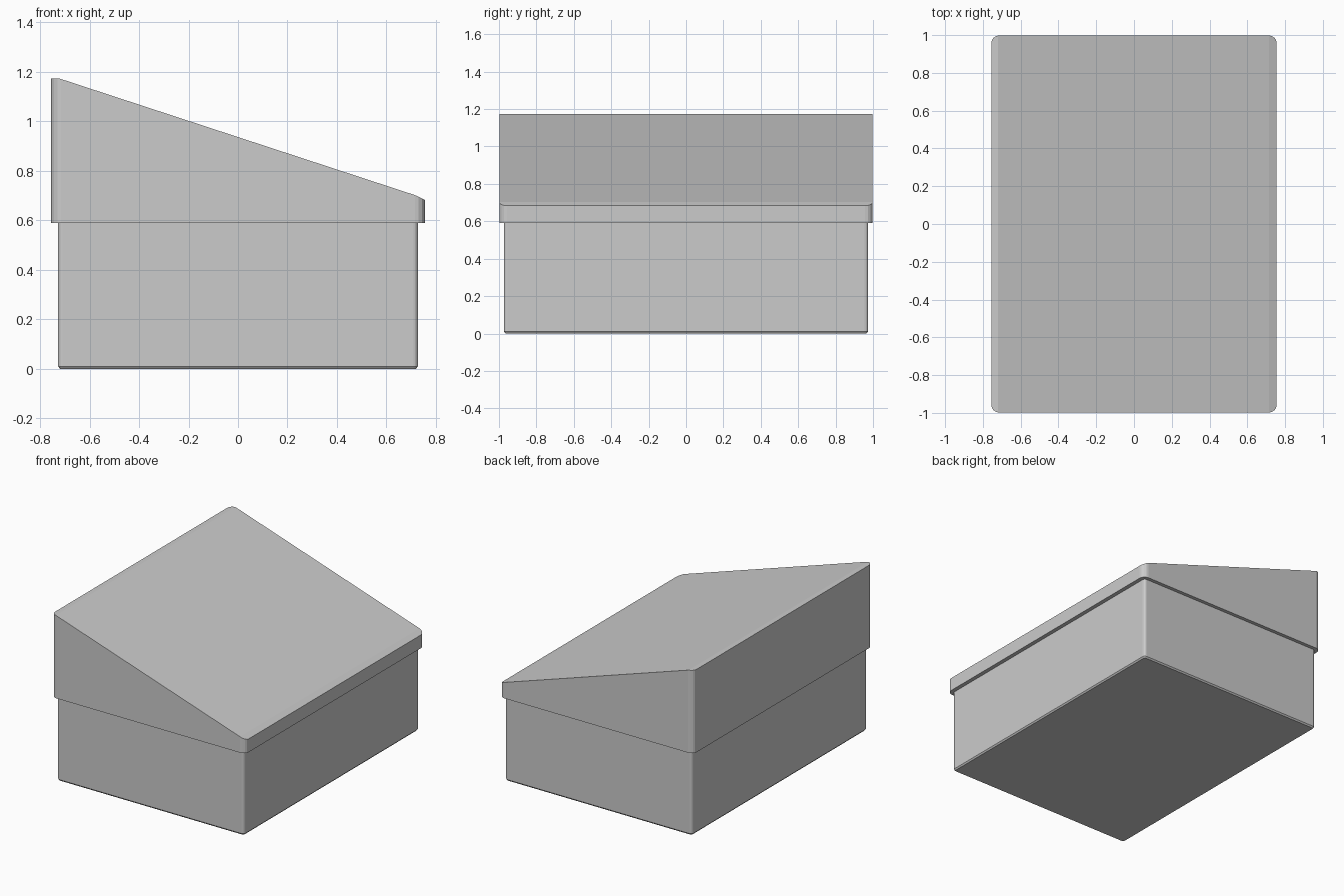
import bpy, bmesh, math

cube = bpy.data.objects.get("Cube")
if cube:
    bpy.data.objects.remove(cube, do_unlink=True)

grey = bpy.data.materials.new("plain grey")
grey.use_nodes = True
COLOUR = (0.6, 0.6, 0.6, 1)
grey.diffuse_color = COLOUR
grey.node_tree.nodes["Principled BSDF"].inputs["Base Color"].default_value = COLOUR


def outline(hx, hy, radius, steps):
    """Rounded rectangle, counter-clockwise."""
    points = []
    for i, (sx, sy) in enumerate(((1, 1), (-1, 1), (-1, -1), (1, -1))):
        for k in range(steps + 1):
            a = math.pi / 2 * (i + k / steps)
            points.append((sx * (hx - radius) + radius * math.cos(a),
                           sy * (hy - radius) + radius * math.sin(a)))
    return points


def loft(bm, rings):
    """Join stacked rings and cap both ends."""
    loops = [[bm.verts.new(p) for p in ring] for ring in rings]
    for low, high in zip(loops, loops[1:]):
        for i in range(len(low)):
            j = (i + 1) % len(low)
            bm.faces.new((low[i], low[j], high[j], high[i]))
    bm.faces.new(loops[0][::-1])
    bm.faces.new(loops[-1])


def finish(name, bm):
    mesh = bpy.data.meshes.new(name)
    bm.to_mesh(mesh)
    bm.free()
    mesh.materials.append(grey)
    obj = bpy.data.objects.new(name, mesh)
    bpy.context.collection.objects.link(obj)
    return obj


# Box base with softened corners and a small bottom chamfer
FLOOR, SEAM = 0.01, 0.59
bm = bmesh.new()
wide = outline(0.727, 0.973, 0.018, 3)
narrow = outline(0.719, 0.965, 0.01, 3)
loft(bm, [[(x, y, 0) for x, y in narrow],
          [(x, y, FLOOR) for x, y in wide],
          [(x, y, SEAM) for x, y in wide]])
finish("box_base", bm)

# Overhanging wedge lid: flat ridge, long slope, steeper front lip
RIDGE_X, LIP_X, PEAK = -0.72, 0.715, 1.173


def roof(x):
    slope = PEAK - 0.328 * (max(x, RIDGE_X) - RIDGE_X)
    return slope - 0.15 * max(0, x - LIP_X)


bm = bmesh.new()
rim = outline(0.755, 0.998, 0.04, 4)
loft(bm, [[(x, y, SEAM) for x, y in rim], [(x, y, PEAK) for x, y in rim]])
for cut in (RIDGE_X, LIP_X):
    bmesh.ops.bisect_plane(bm, geom=bm.verts[:] + bm.edges[:] + bm.faces[:],
                           plane_co=(cut, 0, 0), plane_no=(1, 0, 0))
for v in bm.verts:
    if v.co.z > SEAM + 0.01:
        v.co.z = roof(v.co.x)
finish("wedge_lid", bm)
